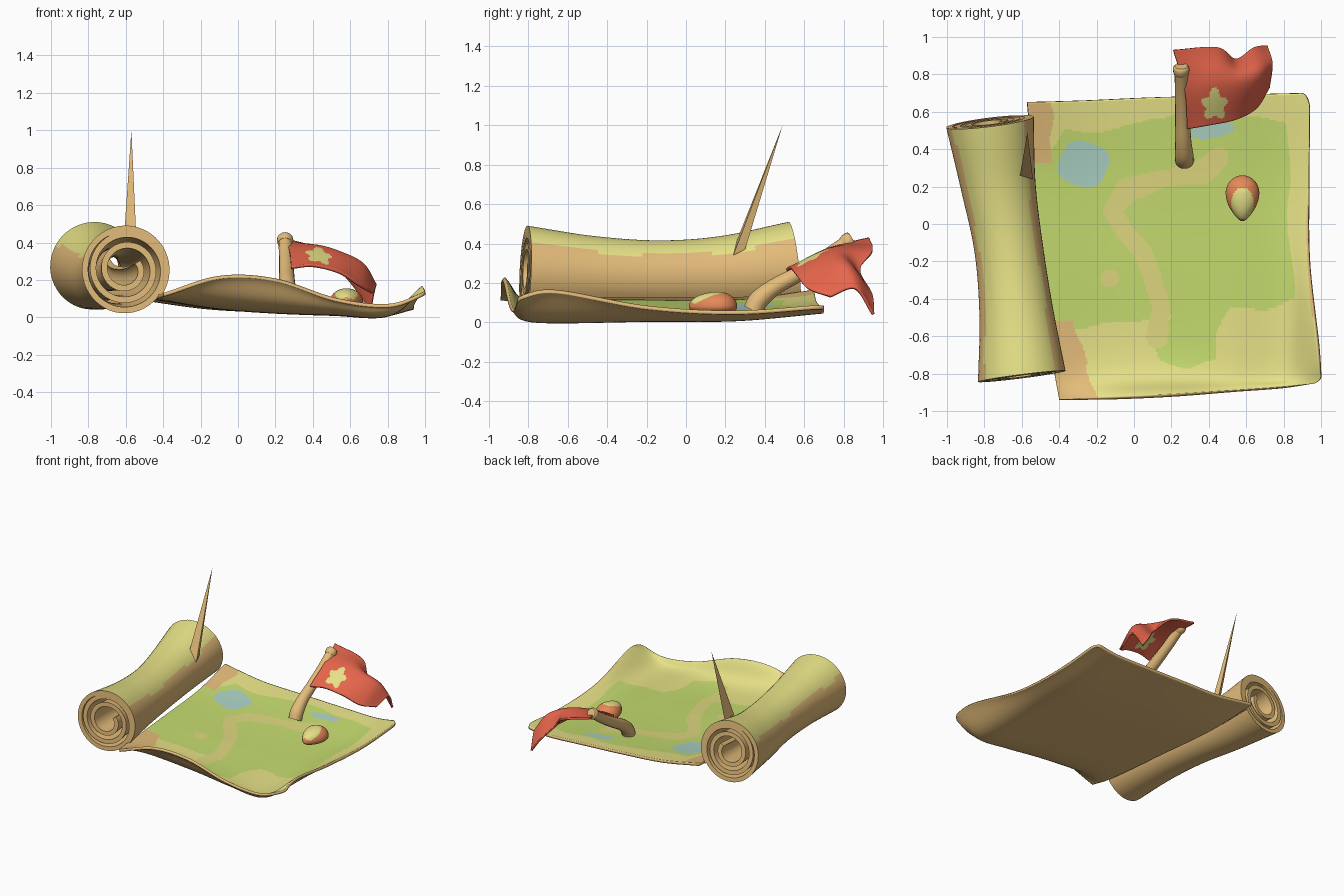
import bpy, bmesh, math
from mathutils import Vector as V

if "Cube" in bpy.data.objects:
    bpy.data.objects.remove(bpy.data.objects["Cube"])


def material(name, *rgb):
    m = bpy.data.materials.new(name)
    lin = [(c / 255 / 12.92) if c < 10 else ((c / 255 + 0.055) / 1.055) ** 2.4 for c in rgb]
    m.diffuse_color = (*lin, 1)
    m.use_nodes = True
    m.node_tree.nodes["Principled BSDF"].inputs["Base Color"].default_value = m.diffuse_color
    return m


yellow = material("parchment_yellow", 234, 229, 137)
green = material("grass_green", 197, 220, 111)
blue = material("lake_blue", 172, 210, 196)
path = material("path_tan", 223, 216, 128)
brown = material("paper_brown", 228, 188, 122)
red = material("flag_red", 232, 102, 76)
orange = material("marker_orange", 228, 136, 87)


def build(name, verts, faces, mats, rule=None, fix=False, angle=40):
    """Mesh object; rule(face index, centre) picks the material slot."""
    me = bpy.data.meshes.new(name)
    me.from_pydata([tuple(v) for v in verts], [], faces)
    for m in mats:
        me.materials.append(m)
    if rule:
        for p in me.polygons:
            p.material_index = rule(p.index, p.center)
    if fix:
        bm = bmesh.new()
        bm.from_mesh(me)
        bmesh.ops.recalc_face_normals(bm, faces=bm.faces)
        bm.to_mesh(me)
        bm.free()
    me.shade_smooth()
    me.set_sharp_from_angle(angle=math.radians(angle))
    ob = bpy.data.objects.new(name, me)
    bpy.context.collection.objects.link(ob)
    return ob


def spline(p, t):
    """Smooth curve through evenly spaced values p, t in 0..1."""
    n = len(p) - 1
    i = min(int(t * n), n - 1)
    f = t * n - i
    b, c = p[i], p[i + 1]
    a = p[i - 1] if i else b * 2 - c
    d = p[i + 2] if i + 2 <= n else c * 2 - b
    return b + (c - a) * (f / 2) + (a * 2 - b * 5 + c * 4 - d) * (f * f / 2) \
        + (b * 3 - a - c * 3 + d) * (f ** 3 / 2)


def patch(rows, nu, nv, warp=lambda u, v: (u, v)):
    rows = [[V(p) for p in r] for r in rows]
    verts = []
    for j in range(nv + 1):
        for i in range(nu + 1):
            u, v = warp(i / nu, j / nv)
            verts.append(spline([spline(r, u) for r in rows], v))
    w = nu + 1
    faces = [(j * w + i, j * w + i + 1, (j + 1) * w + i + 1, (j + 1) * w + i)
             for j in range(nv) for i in range(nu)]
    return verts, faces


def thicken(ob, t, offset, slot=0):
    m = ob.modifiers.new("thickness", 'SOLIDIFY')
    m.thickness, m.offset = t, offset
    m.material_offset = m.material_offset_rim = slot


def sweep(stations, profile, side, steps):
    """Sweep a closed 2D profile through (x, y, z, radius) stations."""
    st = [V(s) for s in stations]
    verts, n = [], len(profile)
    for k in range(steps + 1):
        t = k / steps
        c = spline(st, t)
        tan = (spline(st, min(1, t + .02)) - spline(st, max(0, t - .02))).to_3d().normalized()
        up = side.cross(tan)
        verts += [c.to_3d() + (side * a + up * b) * c[3] for a, b in profile]
    faces = [(k * n + i, k * n + (i + 1) % n, (k + 1) * n + (i + 1) % n, (k + 1) * n + i)
             for k in range(steps) for i in range(n)]
    return verts, faces + [tuple(range(n)), tuple(range(steps * n, steps * n + n))]


# Map sheet: wavy patch with rounded right-hand corners
sheet_rows = [
    [(-.40, -.94, .13), (-.1, -.925, .222), (.2, -.91, .208), (.52, -.89, .105), (.8, -.87, .072), (1.0, -.85, .135)],
    [(-.43, -.75, .12), (-.12, -.75, .085), (.18, -.75, .058), (.5, -.75, .036), (.8, -.75, .026), (.98, -.66, .165)],
    [(-.48, -.25, .115), (-.15, -.2, .065), (.15, -.2, .045), (.5, -.2, .03), (.78, -.2, .026), (.935, -.2, .085)],
    [(-.53, .25, .115), (-.2, .25, .07), (.12, .25, .055), (.47, .25, .04), (.76, .25, .026), (.935, .25, .06)],
    [(-.57, .65, .165), (-.25, .66, .11), (.08, .675, .09), (.43, .685, .075), (.74, .695, .065), (.94, .70, .09)]]


def round_corners(u, v):
    r = .05
    a = max(0, (u - 1 + r) / r)
    s = 1 if v > .5 else -1
    b = max(0, (abs(v - .5) - .5 + r) / r)
    if a and b:
        u = 1 - r + r * a * math.sqrt(1 - b * b / 2)
        v = .5 + s * (.5 - r + r * b * math.sqrt(1 - a * a / 2))
    return u, v


grass = [(-.60, .33), (-.46, .36), (-.38, .5), (-.1, .5), (.1, .57), (.35, .58), (.82, .55), (.83, 0),
         (.85, -.4), (.7, -.46), (.5, -.46), (.45, -.58), (.43, -.73), (.3, -.77), (.14, -.72), (.12, -.64),
         (.19, -.5), (.1, -.5), (-.1, -.53), (-.3, -.55), (-.5, -.52)]
trail = [(.46, .36), (.36, .27), (.14, .24), (-.04, .18), (-.12, .07), (-.06, -.03), (.04, -.15), (.1, -.3),
         (.15, -.45), (.13, -.6)]


def inside(x, y, poly):
    hit = False
    for (x1, y1), (x2, y2) in zip(poly, poly[1:] + poly[:1]):
        if (y1 > y) != (y2 > y) and x < x1 + (y - y1) / (y2 - y1) * (x2 - x1):
            hit = not hit
    return hit


def near(x, y, line, d):
    p = V((x, y))
    for a, b in zip(line, line[1:]):
        a, b = V(a), V(b)
        t = max(0, min(1, (p - a).dot(b - a) / (b - a).length_squared))
        if (p - a.lerp(b, t)).length < d:
            return True
    return False


NU = NV = 180


def paint_map(i, c):
    x, y, u = c.x, c.y, (i % NU) / NU
    left = -.5 - .107 * y + .01 * math.sin(y * 25)
    if (y > .33 and x < left + .10 + .12 * (y - .4)) or (y < -.52 and x < left + .13 + .18 * (-.55 - y)):
        return 4
    if u > .985 and -.5 < y < .1:
        return 4
    if math.hypot((x + .27) / .135, (y - .32) / .125) < 1 + .06 * math.sin(4 * math.atan2(y - .32, x + .27)):
        return 2
    if math.hypot((x - .42) / .12, (y - .5 - .15 * (x - .42)) / .04) < 1:
        return 2
    if near(x, y, trail, .055 + .01 * math.sin(14 * x + 9 * y)) or math.hypot(x + .13, y + .29) < .05:
        return 3
    wob = .012 * math.sin(17 * x + 11 * y)
    return 1 if inside(x + wob, y + wob, grass) else 0


sheet = build("map_sheet", *patch(sheet_rows, NU, NV, round_corners),
              [yellow, green, blue, path, brown], paint_map)
thicken(sheet, .02, -1, 10)

# Rolled end: spiral profile swept along a waisted axis
TURN, TURNS, WALL = 48, 3.2, .14
outer, inner = [], []
for k in range(int(TURN * TURNS) + 1):
    t = k / TURN
    a = math.radians(-35) + t * math.tau
    s = max(0, t - .8)
    r = 1 - .23 * s - .02 * max(0, s - .6) ** 2
    for lst, q in ((outer, r), (inner, r - WALL)):
        lst.append((q * math.cos(a), q * math.sin(a)))
profile = outer + inner[::-1]
roll_n, roll_steps = len(profile), 48


def paint_roll(i, c):
    k, i = divmod(i, roll_n)
    if k >= roll_steps or i >= TURN:
        return 1
    a = -35 + (i + .5) * 360 / TURN
    w = 4 * math.sin(k * .3)
    return 0 if 38 + w < a < 146 + w else 1


build("rolled_scroll", *sweep([(-.60, -.815, .255, .236), (-.63, -.47, .24, .198), (-.67, -.13, .232, .184),
                               (-.725, .2, .24, .2), (-.77, .545, .275, .236)], profile,
                              V((1.35, .17, 0)).normalized(), roll_steps),
      [yellow, brown], paint_roll, True, 35)

# Sharp sliver standing on the roll
build("paper_spike", [(-.61, .26, .42), (-.54, .24, .34), (-.555, .30, .37), (-.57, .49, 1.0)],
      [(0, 1, 3), (1, 2, 3), (2, 0, 3), (0, 2, 1)], [brown], None, True, 20)

# Flag pole, bent near its foot, with a foot bulge and a top collar
circle = [(math.cos(k * math.tau / 16), math.sin(k * math.tau / 16)) for k in range(16)]
X = V((1, 0, 0))
build("flag_pole", *sweep([(.27, .34, .06, .05), (.268, .37, .115, .05), (.263, .45, .18, .043), (.26, .56, .24, .04),
                           (.256, .7, .325, .037), (.252, .83, .415, .036)], circle, X, 24), [brown], None, True)
build("pole_collar", *sweep([(.252, .80, .395, .037), (.252, .815, .405, .043), (.252, .835, .418, .043),
                             (.252, .845, .424, .034)], circle, X, 6), [brown], None, True)

# Flag cloth: ridge along its middle, draped down at the back and far end
flag_rows = [
    [(.285, .51, .265), (.40, .53, .275), (.54, .56, .24), (.65, .62, .17), (.72, .73, .13)],
    [(.27, .72, .37), (.43, .76, .375), (.56, .77, .34), (.67, .81, .28), (.735, .86, .17)],
    [(.21, .93, .425), (.44, .945, .36), (.54, .88, .26), (.64, .94, .14), (.71, .95, .04)]]


def paint_flag(i, c):
    dx, dy = c.x - .43, c.y - .64
    a = math.atan2(dy, dx)
    return 1 if math.hypot(dx, dy * .8) < .06 + .013 * math.cos(5 * (a - math.pi / 2)) else 0


flag = build("flag_cloth", *patch(flag_rows, 70, 60), [red, yellow], paint_flag)
thicken(flag, .015, 0)

# Teardrop marker: a pale-topped dome lying on the map
bm = bmesh.new()
bmesh.ops.create_uvsphere(bm, u_segments=64, v_segments=32, radius=1)
for v in bm.verts:
    x, y, z = v.co
    taper = 1 - .4 * y * y if y < 0 else 1
    v.co = (.58 + x * taper * .09, .165 + y * (.095 if y > 0 else .15), .08 + z * (.075 if z > 0 else .045))
bm.verts.index_update()
mv = [v.co.copy() for v in bm.verts]
mf = [tuple(v.index for v in f.verts) for f in bm.faces]
bm.free()
build("teardrop_marker", mv, mf, [orange, yellow],
      lambda i, c: 1 if c.z > .09 and math.hypot((c.x - .58) / .058, (c.y - .11) / .085) < 1 else 0)
